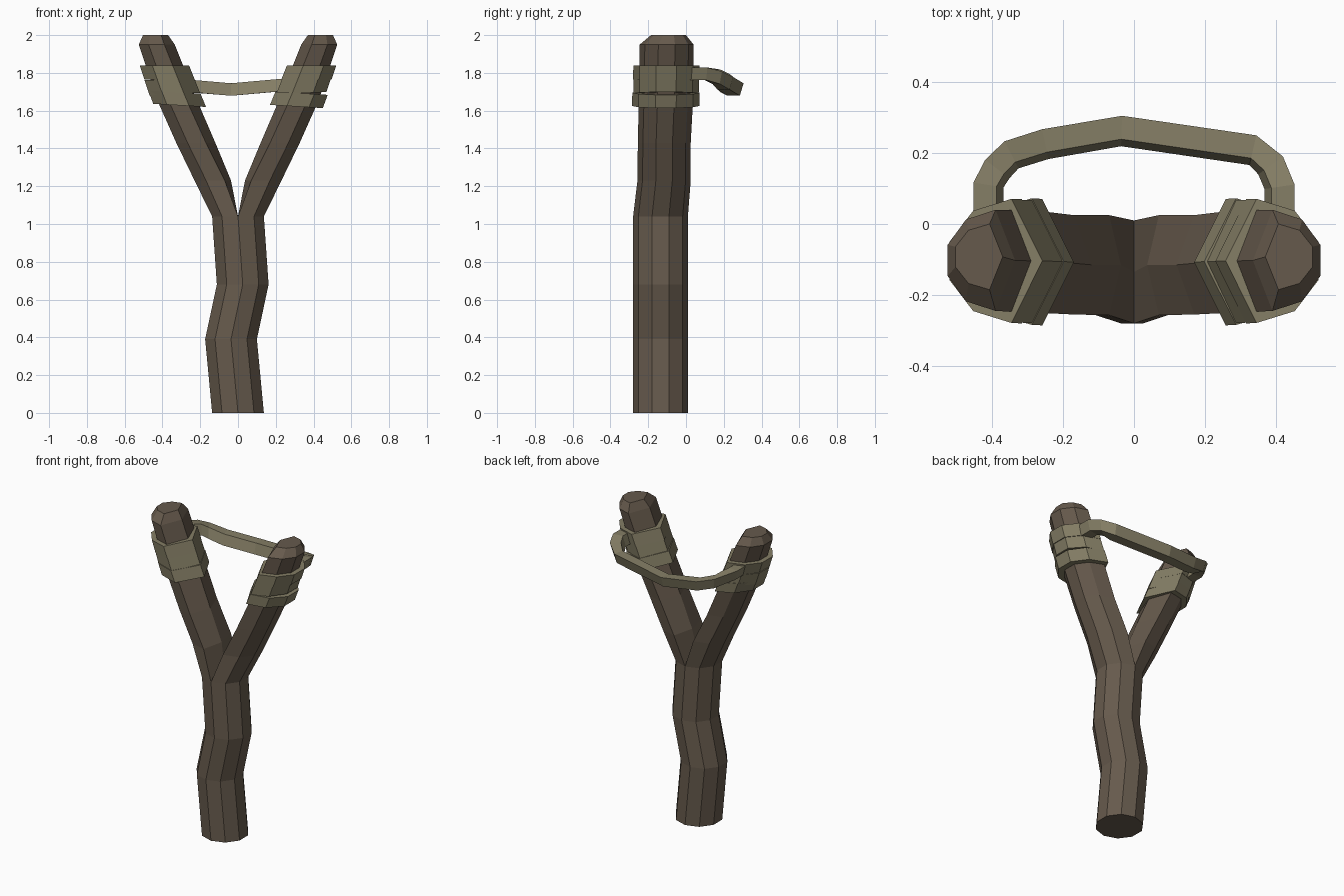
import bpy, bmesh, math
from mathutils import Vector

cube = bpy.data.objects.get("Cube")
if cube:
    bpy.data.objects.remove(cube, do_unlink=True)


def material(name, rgb):
    m = bpy.data.materials.new(name)
    m.use_nodes = True
    m.diffuse_color = (*rgb, 1)
    bsdf = next(n for n in m.node_tree.nodes if n.type == 'BSDF_PRINCIPLED')
    bsdf.inputs["Base Color"].default_value = (*rgb, 1)
    bsdf.inputs["Roughness"].default_value = 0.9
    return m


wood = material("brown wood", (0.133, 0.102, 0.073))
rubber = material("olive rubber", (0.235, 0.21, 0.132))


def loft(name, rings, mat):
    """Skin a list of equal-length point rings and cap both ends."""
    bm = bmesh.new()
    loops = [[bm.verts.new(p) for p in ring] for ring in rings]
    n = len(loops[0])
    for a, b in zip(loops, loops[1:]):
        for i in range(n):
            j = (i + 1) % n
            bm.faces.new((a[i], a[j], b[j], b[i]))
    bm.faces.new(loops[0][::-1])
    bm.faces.new(loops[-1])
    bmesh.ops.recalc_face_normals(bm, faces=bm.faces)
    mesh = bpy.data.meshes.new(name)
    bm.to_mesh(mesh)
    bm.free()
    mesh.materials.append(mat)
    obj = bpy.data.objects.new(name, mesh)
    bpy.context.collection.objects.link(obj)
    return obj


# Crooked ten-sided handle: (x centre, z)
def handle_ring(x, z):
    angles = [math.tau * i / 10 for i in range(10)]
    return [(x + 0.144 * math.sin(a), -0.135 + 0.145 * math.cos(a), z) for a in angles]


loft("handle", [handle_ring(x, z) for x, z in
                ((0, 0), (-0.037, 0.39), (0.025, 0.68), (0, 1.04))], wood)

# Fork arm stations: z, inner x, shoulder x, outer x, front y, back y
ARM = [
    (1.04, 0.0, 0.0, 0.137, -0.28, 0.01),
    (1.23, 0.037, 0.07, 0.23, -0.257, 0.025),
    (1.43, 0.12, 0.17, 0.327, -0.255, 0.025),
    (1.65, 0.215, 0.27, 0.425, -0.25, 0.037),
    (1.95, 0.335, 0.39, 0.525, -0.245, 0.04),
    (2.0, 0.37, 0.407, 0.503, -0.185, 0.0),
]


def arm_ring(station, side, grow=0.0, tilt=0.0):
    """Half decagon on the outside, single ridge on the inside."""
    z, inner, mid, outer, front, back = station
    yc, ry = (front + back) / 2, (back - front) / 2 + grow
    rx = (outer + grow - mid) / math.cos(math.radians(18))
    pts = [(inner - grow, yc)]
    for i in range(6):
        a = math.radians(-90 + 36 * i)
        pts.append((mid + rx * math.cos(a), yc + ry * math.sin(a)))
    return [(side * x, y, z + tilt * (x - mid)) for x, y in pts]


def station_at(z):
    for a, b in zip(ARM, ARM[1:]):
        if a[0] <= z <= b[0]:
            t = (z - a[0]) / (b[0] - a[0])
            return [p + (q - p) * t for p, q in zip(a, b)]


# Wrapped bands: bottom z, top z, growth, tilt
BANDS = [
    (1.625, 1.695, 0.035, -0.06),
    (1.69, 1.77, 0.03, 0.05),
    (1.765, 1.838, 0.032, 0.0),
]
for label, side in (("left", 1), ("right", -1)):
    loft(label + "_arm", [arm_ring(s, side) for s in ARM], wood)
    for k, (low, high, grow, tilt) in enumerate(BANDS):
        loft(f"{label}_wrap_{k + 1}",
             [arm_ring(station_at(z), side, grow, side * tilt) for z in (low, high)],
             rubber)

# Elastic strap hanging behind the fork
path = [Vector(p) for p in (
    (-0.41, 0.0, 1.795), (-0.41, 0.11, 1.795), (-0.385, 0.155, 1.785),
    (-0.345, 0.195, 1.76), (-0.25, 0.225, 1.73), (-0.035, 0.262, 1.712),
    (0.335, 0.208, 1.745), (0.385, 0.165, 1.775), (0.41, 0.105, 1.795),
    (0.41, 0.0, 1.795))]
rings = []
for i, p in enumerate(path):
    t = path[min(i + 1, len(path) - 1)] - path[max(i - 1, 0)]
    out = Vector((-t.y, t.x, 0)).normalized() * 0.033
    up = Vector((0, 0, 0.033)) + out * 0.3
    rings.append([p + out + up, p - out + up, p - out - up, p + out - up])
loft("elastic_strap", rings, rubber)
